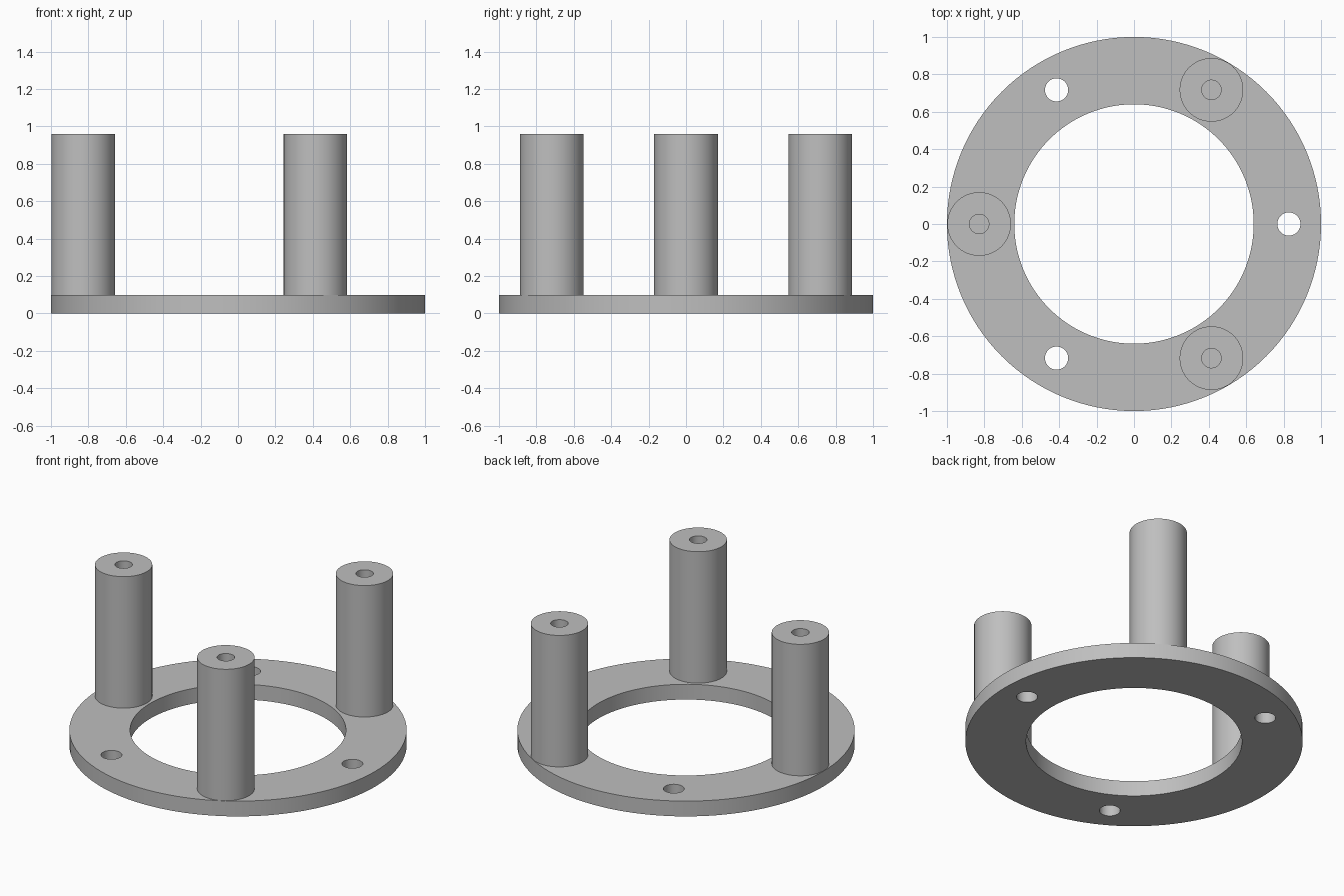
import bpy, bmesh, math
from mathutils import Matrix

cube = bpy.data.objects.get("Cube")
if cube:
    bpy.data.objects.remove(cube, do_unlink=True)

PLATE_TOP, POST_TOP = 0.10, 0.96
BOLT_RADIUS = 0.828      # circle shared by posts and holes

grey = bpy.data.materials.new("plain grey")
grey.use_nodes = True
COLOUR = (0.52, 0.52, 0.52, 1)
grey.diffuse_color = COLOUR
grey.node_tree.nodes["Principled BSDF"].inputs["Base Color"].default_value = COLOUR


def lathe(name, profile, steps, location=(0, 0, 0), closed=False):
    """Revolve an (r, z) profile around z."""
    bm = bmesh.new()
    verts = [bm.verts.new((r, 0, z)) for r, z in profile]
    edges = [bm.edges.new(pair) for pair in zip(verts, verts[1:])]
    if closed:
        edges.append(bm.edges.new((verts[-1], verts[0])))
    bmesh.ops.spin(bm, geom=verts + edges, cent=(0, 0, 0), axis=(0, 0, 1),
                   angle=math.tau, steps=steps)
    bmesh.ops.remove_doubles(bm, verts=bm.verts, dist=1e-5)
    bmesh.ops.recalc_face_normals(bm, faces=bm.faces)
    mesh = bpy.data.meshes.new(name)
    bm.to_mesh(mesh)
    bm.free()
    mesh.materials.append(grey)
    obj = bpy.data.objects.new(name, mesh)
    obj.location = location
    bpy.context.collection.objects.link(obj)
    return obj


def smooth(obj):
    bpy.ops.object.select_all(action='DESELECT')
    obj.select_set(True)
    bpy.context.view_layer.objects.active = obj
    bpy.ops.object.shade_smooth_by_angle(angle=math.radians(30))


def on_circle(degrees, z=0):
    a = math.radians(degrees)
    return (BOLT_RADIUS * math.cos(a), BOLT_RADIUS * math.sin(a), z)


# Flat ring base
plate = lathe("base_ring", [(0.64, 0), (1, 0), (1, PLATE_TOP), (0.64, PLATE_TOP)],
              128, closed=True)

# One cutter holding the three through holes
bm = bmesh.new()
for angle in (0, 120, 240):
    bmesh.ops.create_cone(bm, cap_ends=True, segments=40, radius1=0.062, radius2=0.062,
                          depth=0.4, matrix=Matrix.Translation(on_circle(angle, 0.05)))
cutter_mesh = bpy.data.meshes.new("hole_cutter")
bm.to_mesh(cutter_mesh)
bm.free()
cutter_mesh.materials.append(grey)
cutter = bpy.data.objects.new("hole_cutter", cutter_mesh)
bpy.context.collection.objects.link(cutter)
cutter.hide_render = True
cutter.display_type = 'WIRE'

cut = plate.modifiers.new("bolt_holes", 'BOOLEAN')
cut.operation = 'DIFFERENCE'
cut.solver = 'EXACT'
cut.object = cutter
bpy.context.view_layer.objects.active = plate
bpy.ops.object.modifier_apply(modifier=cut.name)
bpy.data.objects.remove(cutter, do_unlink=True)
smooth(plate)

# Standing posts with a blind bore in the top
post_profile = [(0, PLATE_TOP - 0.01), (0.17, PLATE_TOP - 0.01), (0.17, POST_TOP),
                (0.052, POST_TOP), (0.052, 0.45), (0, 0.45)]
for name, angle in (("back_left_post", 60), ("right_post", 180), ("front_left_post", 300)):
    smooth(lathe(name, post_profile, 64, on_circle(angle)))
